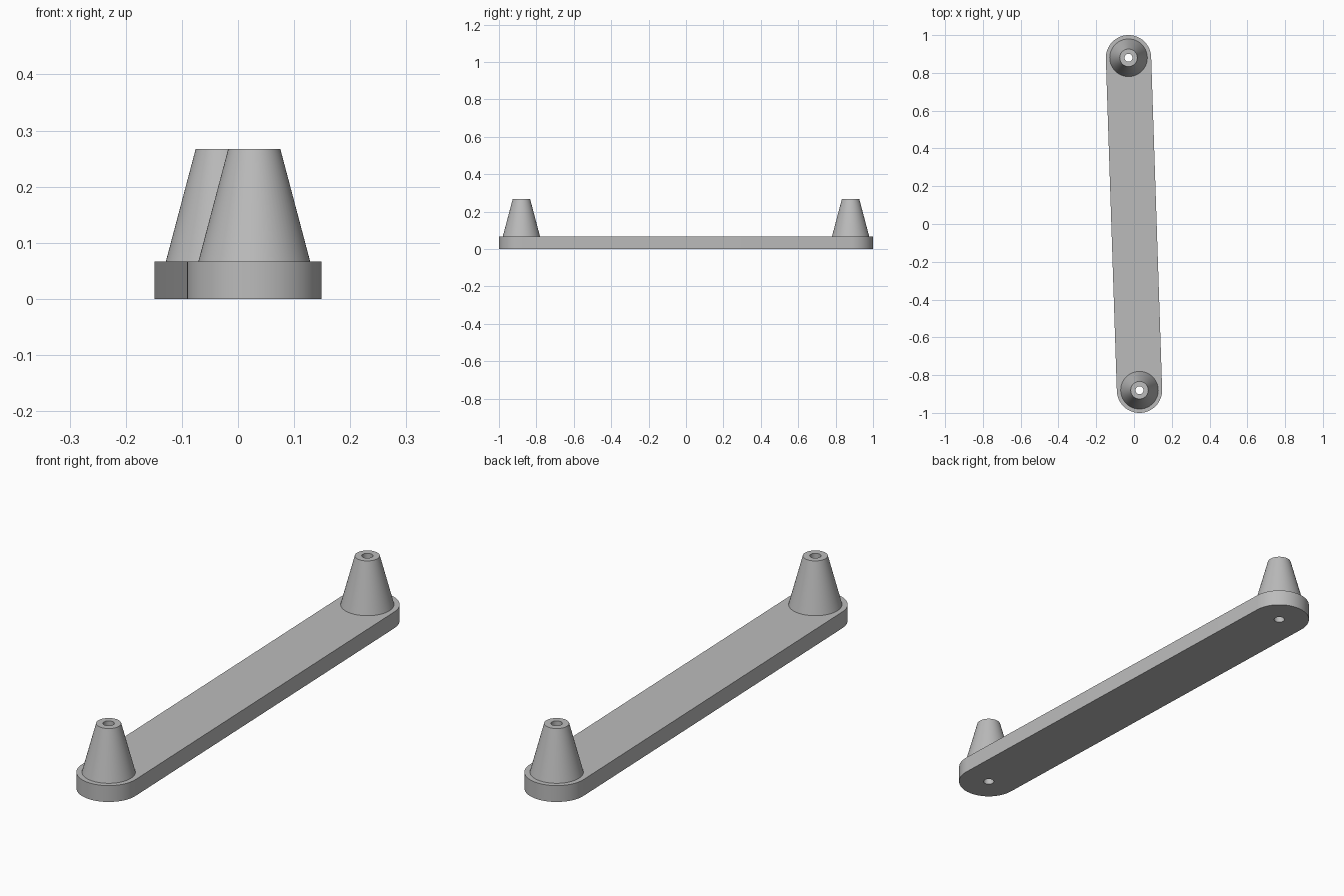
import bpy, bmesh, math
from mathutils import Vector

if "Cube" in bpy.data.objects:
    bpy.data.objects.remove(bpy.data.objects["Cube"])

SEGMENTS = 64
PLATE_H, POST_TOP = 0.067, 0.267
END_R, BASE_R, TIP_R, BORE_R = 0.12, 0.0995, 0.0465, 0.021
END = Vector((0.029, -0.88))
ENDS = {"front": END, "back": -END}

grey = bpy.data.materials.new("plain grey")
grey.use_nodes = True
grey.diffuse_color = (0.5, 0.5, 0.5, 1)
grey.node_tree.nodes["Principled BSDF"].inputs["Base Color"].default_value = grey.diffuse_color


def new_object(name, bm):
    bmesh.ops.recalc_face_normals(bm, faces=bm.faces[:])
    mesh = bpy.data.meshes.new(name)
    bm.to_mesh(mesh)
    bm.free()
    mesh.materials.append(grey)
    obj = bpy.data.objects.new(name, mesh)
    bpy.context.collection.objects.link(obj)
    return obj


def cone(name, centre, z0, z1, r0, r1):
    bm = bmesh.new()
    bmesh.ops.create_cone(bm, cap_ends=True, segments=SEGMENTS,
                          radius1=r0, radius2=r1, depth=z1 - z0)
    bmesh.ops.translate(bm, verts=bm.verts[:], vec=(*centre, (z0 + z1) / 2))
    return new_object(name, bm)


def combine(target, tool, operation):
    tool.hide_render = True
    mod = target.modifiers.new(operation, 'BOOLEAN')
    mod.operation, mod.object, mod.solver = operation, tool, 'EXACT'
    bpy.context.view_layer.objects.active = target
    bpy.ops.object.modifier_apply(modifier=mod.name)
    bpy.data.objects.remove(tool)


# Bar with a half-round at each end
bm = bmesh.new()
outline = []
axis = math.atan2(END.y, END.x)
for centre, heading in ((END, axis), (-END, axis + math.pi)):
    for i in range(SEGMENTS // 2 + 1):
        a = heading - math.pi / 2 + 2 * math.pi * i / SEGMENTS
        outline.append(bm.verts.new((centre.x + END_R * math.cos(a),
                                     centre.y + END_R * math.sin(a), 0)))
bottom = bm.faces.new(outline)
extruded = bmesh.ops.extrude_face_region(bm, geom=[bottom], use_keep_orig=True)["geom"]
bmesh.ops.translate(bm, vec=(0, 0, PLATE_H),
                    verts=[g for g in extruded if isinstance(g, bmesh.types.BMVert)])
bar = new_object("bar_with_posts", bm)

# Tapered posts, sunk slightly into the bar, each bored right through
SINK = 0.02
slope = (BASE_R - TIP_R) / (POST_TOP - PLATE_H)
for side, centre in ENDS.items():
    post = cone(side + "_post", centre, PLATE_H - SINK, POST_TOP,
                BASE_R + slope * SINK, TIP_R)
    combine(bar, post, 'UNION')
    bore = cone(side + "_bore", centre, -0.1, POST_TOP + 0.1, BORE_R, BORE_R)
    combine(bar, bore, 'DIFFERENCE')

# Smooth round walls with crisp rims
bpy.ops.object.select_all(action='DESELECT')
bar.select_set(True)
bpy.context.view_layer.objects.active = bar
bpy.ops.object.shade_smooth_by_angle(angle=math.radians(30))
